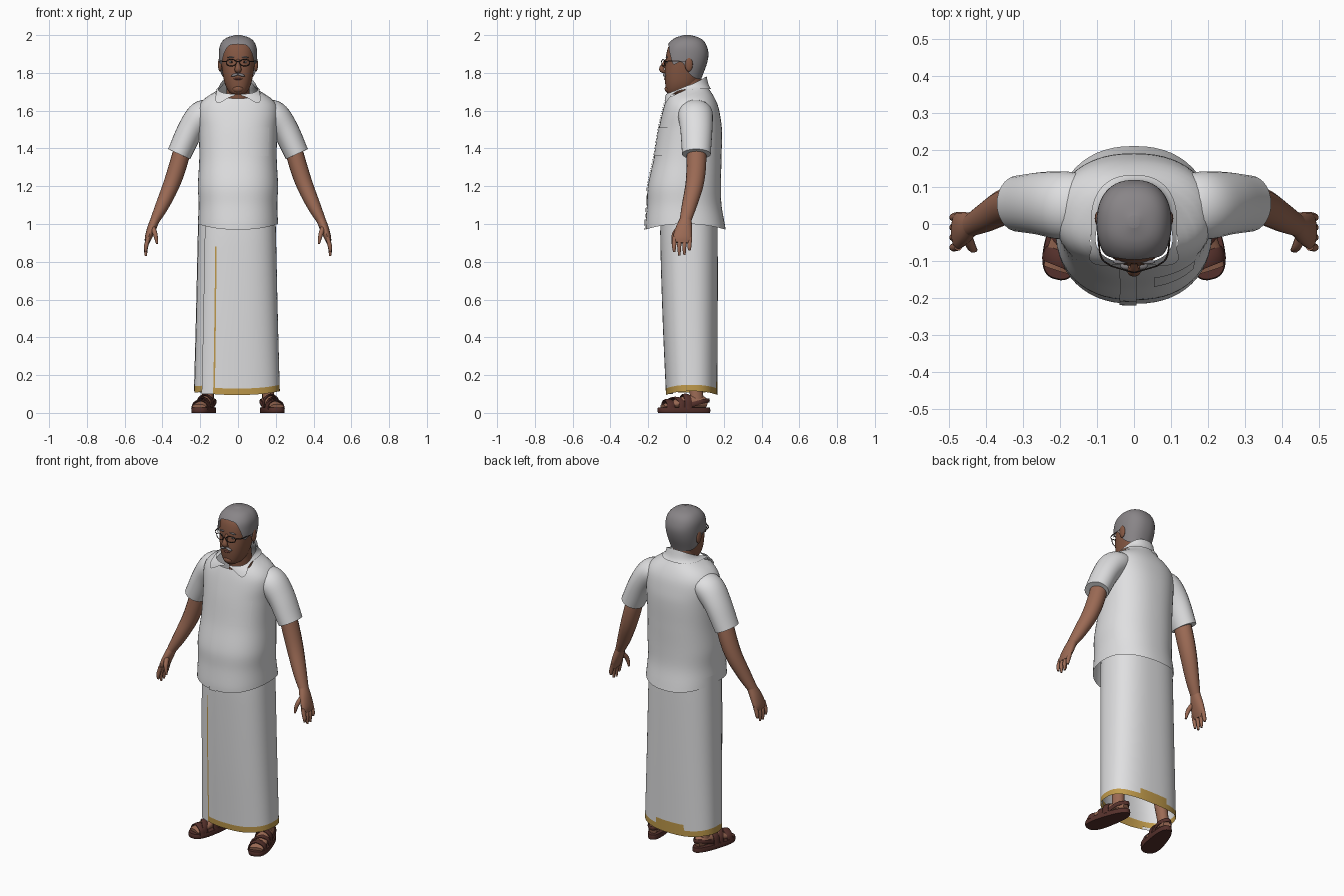
import bpy, bmesh
from math import sin, cos, pi, radians, degrees, copysign
from mathutils import Matrix, Vector

cube = bpy.data.objects.get("Cube")
if cube:
    bpy.data.objects.remove(cube)


def material(name, *rgb):
    m = bpy.data.materials.new(name)
    m.use_nodes = True
    m.diffuse_color = (*rgb, 1)
    m.node_tree.nodes["Principled BSDF"].inputs["Base Color"].default_value = (*rgb, 1)
    return m


WHITE = material("white_cotton", .74, .74, .75)
SKIN = material("arm_skin", .33, .145, .09)
FACE = material("face_skin", .23, .095, .055)
GREY = material("grey_hair", .25, .235, .245)
BROWN = material("sandal_brown", .09, .03, .024)
GOLD = material("gold_border", .52, .32, .07)
DARK = material("dark_frame", .03, .02, .018)
LIP = material("lip", .2, .065, .05)
EYE = material("eye_white", .55, .5, .47)


def spline(rows, k):
    """Smooth interpolation of rows keyed by their first value."""
    k = min(max(k, rows[0][0]), rows[-1][0])
    i = max(j for j in range(len(rows) - 1) if rows[j][0] <= k)

    def slope(j):
        a, b = rows[max(j - 1, 0)], rows[min(j + 1, len(rows) - 1)]
        return [(q - p) / (b[0] - a[0]) for p, q in zip(a, b)]
    p, q, h = rows[i], rows[i + 1], rows[i + 1][0] - rows[i][0]
    t, u = (k - p[0]) / h, 1 - (k - p[0]) / h
    return [a * u * u * (1 + 2 * t) + b * t * t * (1 + 2 * u) + h * t * u * (m * u - n * t)
            for a, b, m, n in zip(p, q, slope(i), slope(i + 1))][1:]


def finish(name, bm, mats, rule=None):
    bmesh.ops.recalc_face_normals(bm, faces=bm.faces)
    for f in bm.faces:
        f.material_index = rule(f.calc_center_median()) if rule else 0
    me = bpy.data.meshes.new(name)
    bm.to_mesh(me)
    bm.free()
    for m in mats:
        me.materials.append(m)
    ob = bpy.data.objects.new(name, me)
    bpy.context.collection.objects.link(ob)
    bpy.ops.object.select_all(action='DESELECT')
    ob.select_set(True)
    bpy.context.view_layer.objects.active = ob
    bpy.ops.object.shade_smooth_by_angle(angle=radians(50))
    return ob


def grid(name, rings, mats, closed=True, caps=(), rule=None):
    bm = bmesh.new()
    vs = [[bm.verts.new(p) for p in r] for r in rings]
    n = len(vs[0])
    for a, b in zip(vs, vs[1:]):
        for j in range(n if closed else n - 1):
            k = (j + 1) % n
            bm.faces.new((a[j], a[k], b[k], b[j]))
    for c in caps:
        bm.faces.new(vs[c])
    return finish(name, bm, mats, rule)


def shell(name, prof, lo, hi, mats, span=None, n=56, m=24, grow=0, e=2.3, ease=1, cx=0, **kw):
    """Upright skin over a (z, half width, front, back) profile; angle 0 is the front."""
    rings = []
    for i in range(m + 1):
        ring = []
        for j in range(n if span is None else n + 1):
            a = 2 * pi * j / n - pi if span is None else radians(span[0] + (span[1] - span[0]) * j / n)
            l, h = (f(a) if callable(f) else f for f in (lo, hi))
            z = l + (h - l) * (1 - (1 - i / m) ** ease)
            w, f, b = spline(prof, z)
            sx, sy = (copysign(abs(v) ** (2 / e), v) for v in (sin(a), cos(a)))
            ring.append((cx + (w + grow) * sx, (f + b) / 2 - ((b - f) / 2 + grow) * sy, z))
        rings.append(ring)
    return grid(name, rings, mats, span is None, **kw)


def limb(name, pts, mat, hint=(0, 1, 0), n=16, step=5):
    """Tube through (x, y, z, radius, radius along hint) points."""
    rows = [(i, *p) for i, p in enumerate(pts)]
    count = (len(pts) - 1) * step
    samples = [spline(rows, i / step) for i in range(count + 1)]
    rings = []
    for i, s in enumerate(samples):
        t = Vector(samples[min(i + 1, count)][:3]) - Vector(samples[max(i - 1, 0)][:3])
        t.normalize()
        v = Vector(hint)
        v = (v - t * v.dot(t)).normalized()
        u = v.cross(t)
        rings.append([Vector(s[:3]) + u * s[3] * cos(2 * pi * j / n) + v * s[4] * sin(2 * pi * j / n)
                      for j in range(n)])
    return grid(name, rings, [mat], caps=(0, -1))


def blob(name, loc, size, mat, tilt=0):
    bm = bmesh.new()
    bmesh.ops.create_uvsphere(bm, u_segments=20, v_segments=12, radius=1)
    bm.transform(Matrix.Translation(loc) @ Matrix.Rotation(tilt, 4, 'Y') @ Matrix.Diagonal((*size, 1)))
    return finish(name, bm, [mat])


def pair(ob):
    """Name the part left and add its mirrored right copy."""
    twin = ob.copy()
    twin.data = ob.data.copy()
    twin.data.transform(Matrix.Scale(-1, 4, (1, 0, 0)))
    twin.data.flip_normals()
    twin.name, ob.name = "right_" + ob.name, "left_" + ob.name
    bpy.context.collection.objects.link(twin)


# Shirt body, button strip, pocket and collar
TORSO = [(.96, .212, -.215, .212), (1.0, .212, -.215, .205), (1.1, .208, -.207, .188), (1.2, .212, -.202, .185),
         (1.35, .205, -.17, .188), (1.5, .208, -.145, .19), (1.58, .214, -.128, .18), (1.63, .205, -.115, .168),
         (1.67, .17, -.102, .15), (1.7, .122, -.09, .132), (1.73, .088, -.08, .112), (1.78, .078, -.07, .098)]


def hem(a):
    return .97 + .03 * sin(a) ** 2


def neckline(a):
    return 1.72 - .055 * cos(a)


shell("shirt_body", TORSO, hem, neckline, [WHITE], m=40)
shell("button_strip", TORSO, .968, 1.66, [WHITE], span=(-8, 1), n=4, m=40, grow=.005)
shell("chest_pocket", TORSO, 1.36, 1.51, [WHITE], span=(12, 48), n=10, m=8, grow=.005)
COLLAR = [(0, 1.685), (12, 1.67), (27, 1.64), (45, 1.685), (75, 1.71), (180, 1.715)]
for side, sign in (("left", 1), ("right", -1)):
    shell(side + "_collar", TORSO, lambda a: spline(COLLAR, degrees(abs(a)))[0],
          lambda a: 1.735 - .047 * cos(a), [WHITE], span=(4 * sign, 180 * sign), n=40, m=8, grow=.011)

# Sleeves, arms and hands
pair(limb("sleeve", [(.13, .05, 1.6, .06, .085), (.19, .05, 1.575, .078, .092), (.25, .055, 1.5, .07, .085),
                     (.312, .055, 1.37, .064, .076)], WHITE, n=28))
pair(limb("arm", [(.28, .055, 1.45, .045, .05), (.315, .055, 1.32, .047, .052), (.352, .045, 1.21, .044, .048),
                  (.4, .018, 1.1, .036, .04), (.44, -.003, 1.02, .025, .031)], SKIN))
pair(limb("palm", [(.436, 0, 1.03, .024, .03), (.456, -.01, .98, .024, .043), (.474, -.018, .93, .019, .05),
                   (.482, -.02, .9, .012, .044)], SKIN))
for i, tip in enumerate((.852, .832, .835, .86)):
    y = -.06 + .027 * i
    pair(limb("finger_%d" % (i + 1), [(.474, y, .93, .011, .012), (.487, y - .003, .88, .011, .011),
                                      (.488, y - .002, tip, .006, .006)], SKIN, n=10))
pair(limb("thumb", [(.452, -.03, .985, .014, .016), (.438, -.062, .945, .012, .013), (.428, -.07, .895, .006, .006)],
          SKIN, n=10))

# Wrapped lower garment: inner layer, outer layer with gold hem, gold edge stripe
WRAP = [(.09, .222, -.1, .16), (.5, .211, -.118, .162), (.9, .202, -.13, .162), (1.06, .198, -.13, .16)]


def wrap_hem(a):
    return .095 + .02 * sin(a) ** 2


def gold_hem(c):
    return int(c.z < .148 - .02 * (c.y < -.06))


shell("inner_wrap", WRAP, lambda a: .118 + .01 * sin(a), 1.05, [WHITE, GOLD], m=28, e=2.5, cx=-.01,
      rule=lambda c: int(c.z < .15))
shell("outer_wrap", WRAP, wrap_hem, 1.05, [WHITE, GOLD], span=(-30, 275), m=28, e=2.5, grow=.006, cx=-.006,
      rule=gold_hem)
shell("wrap_fold", WRAP, .1, 1.05, [WHITE], span=(-50, -28), n=6, m=28, e=2.5, grow=.009, cx=-.006)
shell("gold_edge", WRAP, .13, .88, [GOLD], span=(-27.5, -25), n=2, m=28, e=2.5, grow=.01, cx=-.006)

# Feet and sandals, built along y and turned outward
SOLE = [(0, .05, -.142, .138), (.012, .052, -.146, .14), (.028, .05, -.143, .138)]
TURN = Matrix.Translation((.175, -.008, 0)) @ Matrix.Rotation(radians(14), 4, 'Z')


def strap(name, y0, y1, top, width):
    return limb(name, [(-.046, y0, .02, .006, width), (-.036, y0, top * .75, .006, width),
                       (0, (y0 + y1) / 2, top, .006, width), (.036, y1, top * .75, .006, width),
                       (.046, y1, .02, .006, width)], BROWN, n=10)


sole = shell("sandal_sole", SOLE, 0, .028, [BROWN], m=4, e=2.6, caps=(0, -1))
for v in sole.data.vertices:
    v.co.x *= 1 - v.co.y * 1.4
foot = limb("foot", [(0, .12, .05, .024, .024), (0, .08, .058, .036, .034), (0, 0, .056, .032, .037),
                     (0, -.07, .043, .02, .043), (.003, -.12, .034, .012, .038)], SKIN, hint=(1, 0, 0))
ankle = limb("ankle", [(0, .07, .04, .034, .042), (0, .065, .1, .031, .036), (-.01, .06, .2, .036, .04),
                       (-.02, .055, .32, .045, .048)], SKIN)
heel = limb("heel_strap", [(-.038, .02, .04, .005, .014), (-.036, .09, .06, .005, .012), (0, .133, .066, .005, .012),
                           (.036, .09, .06, .005, .012), (.038, .02, .04, .005, .014)], BROWN, hint=(0, 0, 1), n=10)
parts = [sole, foot, ankle, heel, strap("toe_strap", -.095, -.085, .068, .022),
         strap("cross_strap", -.075, -.025, .08, .017), strap("instep_strap", .0, .01, .096, .02)]
for part in parts:
    part.data.transform(TURN)
    pair(part)

# Neck, head and hair
limb("neck", [(0, .04, 1.58, .075, .07), (0, .025, 1.68, .062, .066), (0, .015, 1.8, .06, .062)], FACE, n=24)
HEAD = [(1.685, .026, -.088, -.02), (1.695, .045, -.1, .02), (1.735, .067, -.109, .055), (1.79, .08, -.113, .078),
        (1.85, .088, -.109, .1), (1.9, .09, -.104, .108), (1.94, .086, -.092, .1), (1.97, .07, -.068, .082),
        (1.988, .045, -.04, .055), (2.0, .004, 0, .012)]
shell("head", HEAD, 1.685, 1.985, [FACE], m=30, caps=(0, -1))
HAIRLINE = [(0, 1.952), (28, 1.942), (45, 1.9), (60, 1.845), (82, 1.858), (103, 1.8), (130, 1.772), (180, 1.765)]
shell("hair", HEAD, lambda a: spline(HAIRLINE, degrees(abs(a)))[0], 2.0, [GREY], m=24, grow=.011, ease=2,
      caps=(-1,))

# Facial features
limb("nose", [(0, -.1, 1.872, .006, .009), (0, -.118, 1.845, .011, .011), (0, -.128, 1.818, .014, .018),
              (0, -.112, 1.804, .008, .014)], FACE, hint=(1, 0, 0))
blob("lower_lip", (0, -.108, 1.768), (.024, .009, .006), LIP)
blob("chin", (0, -.093, 1.715), (.03, .02, .02), FACE)
pair(blob("ear", (.095, .015, 1.845), (.011, .021, .038), FACE))
pair(blob("moustache", (.017, -.113, 1.789), (.021, .01, .007), GREY, .3))
pair(blob("eyebrow", (.036, -.102, 1.883), (.021, .006, .004), GREY, .1))
pair(blob("eye", (.034, -.099, 1.857), (.014, .007, .006), EYE))
pair(blob("iris", (.034, -.105, 1.857), (.005, .003, .005), DARK))

# Spectacles
bow = [(.036 + .027 * cos(a), -.121 + .008 * cos(a), 1.854 + .018 * sin(a), .0022, .0022)
       for a in (2 * pi * i / 12 for i in range(13))]
pair(limb("lens_rim", bow, DARK, n=6, step=2))
pair(limb("temple_bar", [(.063, -.113, 1.86, .0022, .003), (.09, -.085, 1.862, .0022, .003),
                         (.1, .01, 1.862, .0022, .003)], DARK, hint=(0, 0, 1), n=6))
limb("bridge", [(-.011, -.129, 1.858, .002, .002), (0, -.131, 1.861, .002, .002), (.011, -.129, 1.858, .002, .002)],
     DARK, n=6)
